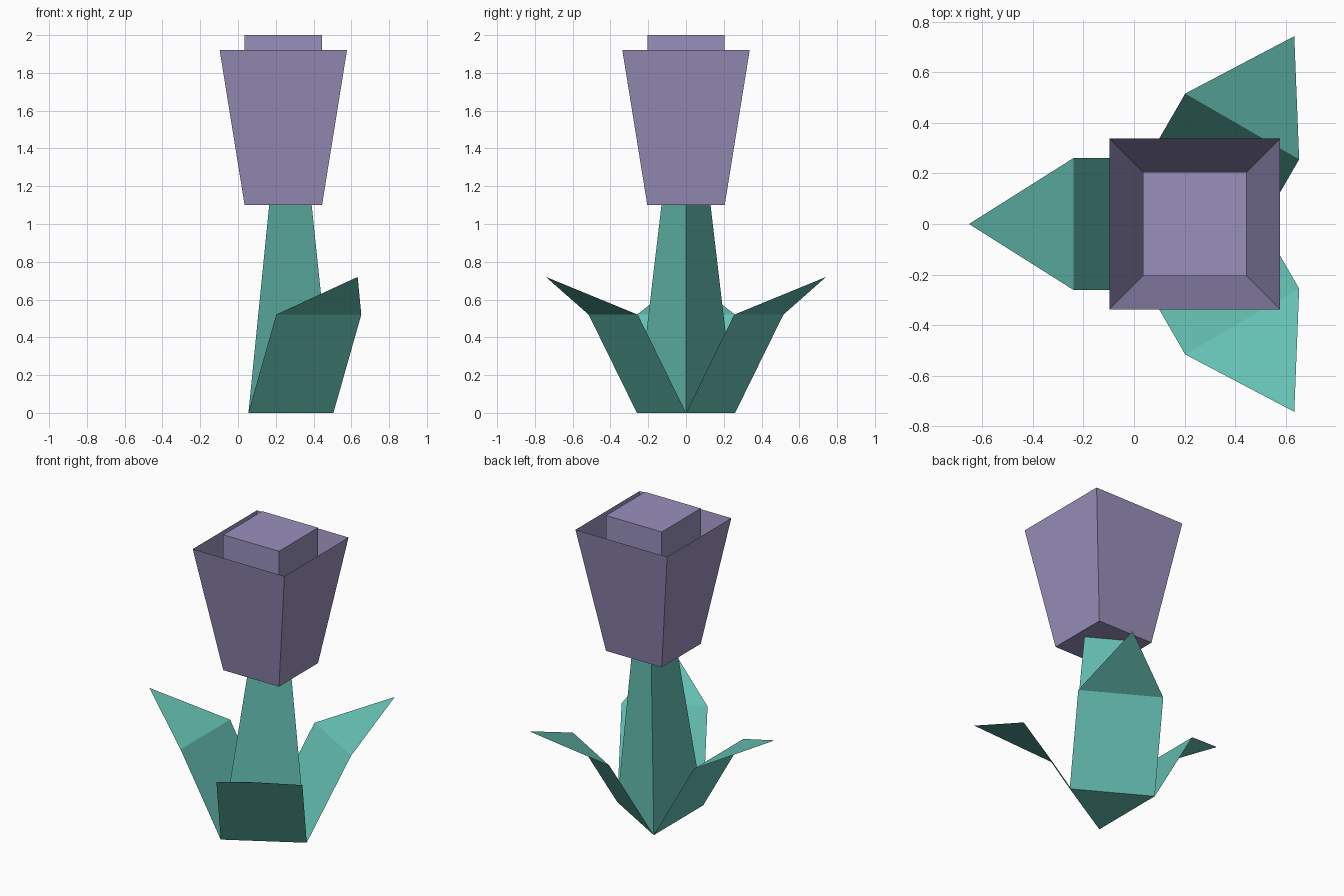
import bpy
from math import cos, sin, radians

if "Cube" in bpy.data.objects:
    bpy.data.objects.remove(bpy.data.objects["Cube"])


def material(name, color):
    m = bpy.data.materials.new(name)
    m.diffuse_color = (*color, 1)
    m.use_nodes = True
    m.node_tree.nodes["Principled BSDF"].inputs["Base Color"].default_value = m.diffuse_color
    return m


GREEN = material("leaf_green", (0.13, 0.53, 0.45))
PURPLE = material("petal_purple", (0.32, 0.28, 0.50))
STEM_X, BLOOM_X = 0.205, 0.24


def mesh_object(name, verts, faces, mat):
    me = bpy.data.meshes.new(name)
    me.from_pydata(verts, [], faces)
    me.materials.append(mat)
    ob = bpy.data.objects.new(name, me)
    bpy.context.collection.objects.link(ob)
    return ob


def ring(n, radius, x, z, turn=0):
    angles = [radians(turn + 360 * i / n) for i in range(n)]
    return [(x + radius * cos(a), radius * sin(a), z) for a in angles]


def tapered(name, low, high, mat, top):
    """Tapered tube with a closed bottom and an optional top."""
    n = len(low)
    faces = [(i, (i + 1) % n, n + (i + 1) % n, n + i) for i in range(n)]
    faces.append(tuple(reversed(range(n))))
    if top:
        faces.append(tuple(range(n, 2 * n)))
    return mesh_object(name, low + high, faces, mat)


# Three-sided stem, leaning slightly towards the bloom
tapered("stem", ring(3, 0.30, STEM_X, 0), ring(3, 0.15, BLOOM_X, 1.10), GREEN, False)

# Three thin leaves growing from the sides of the stem's base
for i in range(3):
    a = radians(60 + 120 * i)
    profile = [(0.15, -0.26, 0), (0.15, 0.26, 0), (0.445, 0.26, 0.52),
               (0.445, -0.26, 0.52), (0.857, 0, 0.72)]
    verts = [(STEM_X + r * cos(a) - t * sin(a), r * sin(a) + t * cos(a), z)
             for r, t, z in profile]
    mesh_object(f"leaf_{i + 1}", verts, [(0, 3, 2, 1), (3, 4, 2)], GREEN)

# Open flared outer petals and the square bud inside
R2 = 2 ** 0.5
base = ring(4, 0.205 * R2, BLOOM_X, 1.10, 45)
tapered("outer_petals", base, ring(4, 0.337 * R2, BLOOM_X, 1.92, 45), PURPLE, False)
bud_base = [(x, y, 1.101) for x, y, z in base]
tapered("inner_bud", bud_base, ring(4, 0.205 * R2, BLOOM_X, 2.0, 45), PURPLE, True)
